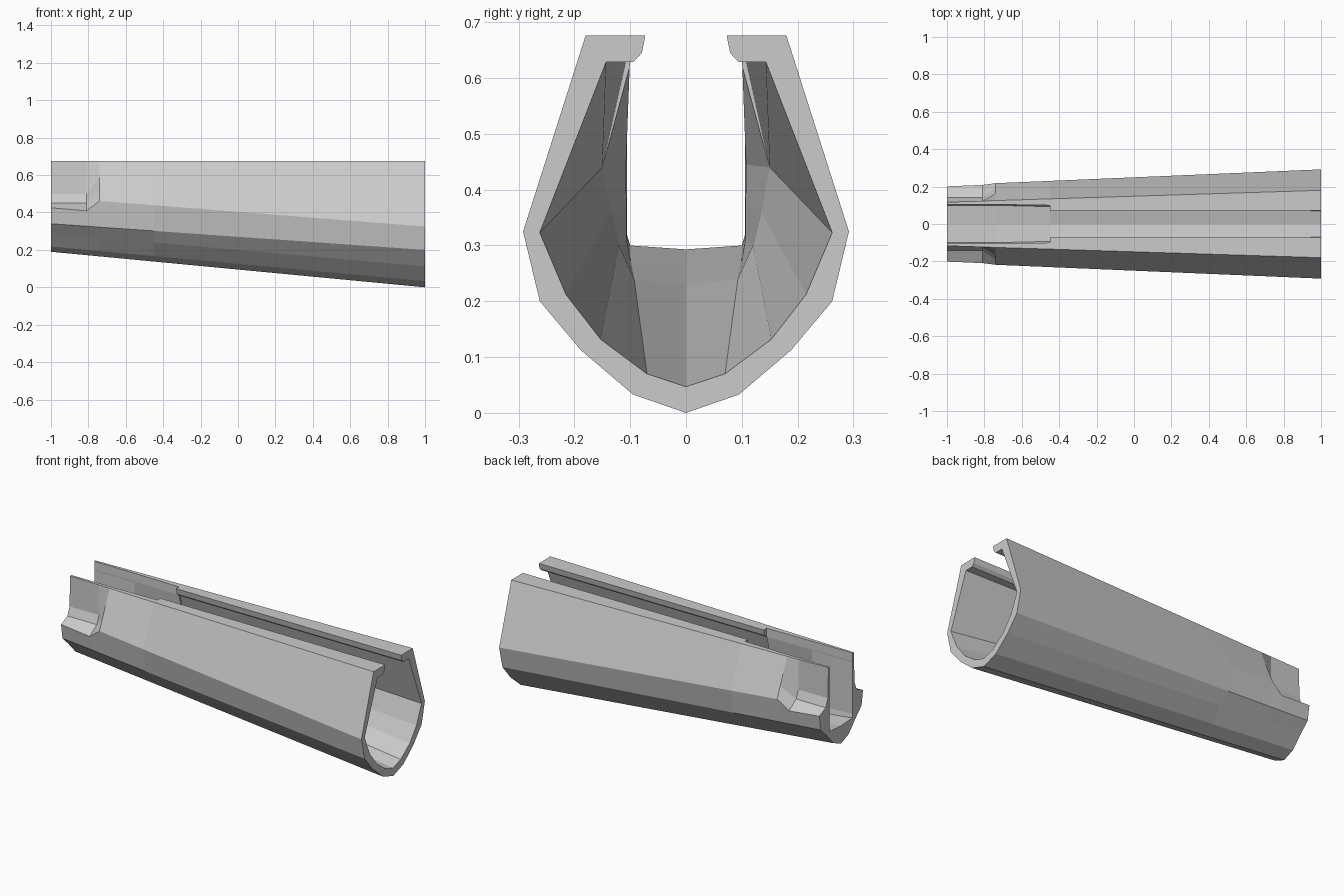
import bpy, bmesh

cube = bpy.data.objects.get("Cube")
if cube:
    bpy.data.objects.remove(cube, do_unlink=True)

TOP = 0.676
STEP = -0.45     # where the rail lips stop

# Half profiles as (y, z), from the keel up to the rim
OUTER_WIDE = [(0, 0), (0.095, 0.033), (0.188, 0.112), (0.262, 0.2), (0.292, 0.325), (0.18, TOP)]
OUTER_NARROW = [(0, 0.19), (0.07, 0.218), (0.135, 0.288), (0.188, 0.34), (0.207, 0.482), (0.117, TOP)]

# Half profiles of the bore, from the widest point down to the floor
BORE_WIDE = [(0.262, 0.323), (0.215, 0.212), (0.153, 0.132), (0.07, 0.07), (0, 0.047)]
BORE_STEP = [(0.15, 0.44), (0.135, 0.36), (0.12, 0.3), (0.093, 0.24), (0, 0.228)]
BORE_NARROW = [(0.106, 0.45), (0.106, 0.38), (0.106, 0.32), (0.1, 0.3), (0, 0.293)]

# Rail lip, from the rim down to the ceiling of the bore
LIP = [(0.073, TOP), (0.079, 0.645), (0.094, 0.629)]


def mix(a, b, t):
    return a + (b - a) * t


def blend(first, second, ty, tz):
    return [(mix(a[0], b[0], ty), mix(a[1], b[1], tz)) for a, b in zip(first, second)]


def outer(x, scooped):
    t = (1 - x) / 2
    pts = blend(OUTER_WIDE, OUTER_NARROW, t, t)
    wide, rim = pts[4], pts[5]
    if scooped:      # side scoop: ledge, concave corner, thin wall
        ledge = (wide[0] - 0.006, mix(0.425, 0.408, (x + 1) / 0.2))
        side = [ledge, (0.142, 0.452), (0.123, 0.5)]
    else:
        side = [wide] + blend([wide] * 2, [rim] * 2, 0.3, 0.3)[:1]
        side += blend([wide], [rim], 0.6, 0.6)
    return pts[:4] + side + [rim]


def inner(x, lipped):
    if lipped:
        t = (1 - x) / (1 - STEP)
        corner = [(mix(0.143, 0.108, t), 0.629)]
        return LIP + corner + blend(BORE_WIDE, BORE_STEP, t, t)
    t = (STEP - x) / (1 + STEP)
    ty = min(1, (STEP - x) / 0.3)
    wall = mix(0.1, 0.105, ty)
    rail = [(wall, p[1]) for p in LIP] + [(wall + 0.001, 0.62)]
    return rail + blend(BORE_STEP, BORE_NARROW, ty, t)


# Stations along the length: x, lipped, scooped
stations = [(1, True, False), (STEP, True, False), (STEP, False, False),
            (-0.74, False, False), (-0.81, False, True), (-1, False, True)]

# Loft one half of the shell
bm = bmesh.new()
rings = []
for x, lipped, scooped in stations:
    ring = outer(x, scooped) + inner(x, lipped)
    rings.append([bm.verts.new((x, y, z)) for y, z in ring])
for a, b in zip(rings, rings[1:]):
    for i in range(len(a) - 1):
        bm.faces.new((a[i], a[i + 1], b[i + 1], b[i]))
bm.faces.new(rings[0])
bm.faces.new(rings[-1][::-1])
bmesh.ops.remove_doubles(bm, verts=bm.verts, dist=0.0001)
bmesh.ops.recalc_face_normals(bm, faces=bm.faces)

mesh = bpy.data.meshes.new("trough_shell")
bm.to_mesh(mesh)
bm.free()
shell = bpy.data.objects.new("trough_shell", mesh)
bpy.context.collection.objects.link(shell)

# Mirror the other half across the keel
mirror = shell.modifiers.new("mirror", "MIRROR")
mirror.use_axis = (False, True, False)
mirror.merge_threshold = 0.0005

# One plain grey
grey = bpy.data.materials.new("light_grey")
grey.use_nodes = True
colour = (0.6, 0.6, 0.6, 1)
grey.diffuse_color = colour
grey.node_tree.nodes["Principled BSDF"].inputs["Base Color"].default_value = colour
mesh.materials.append(grey)
